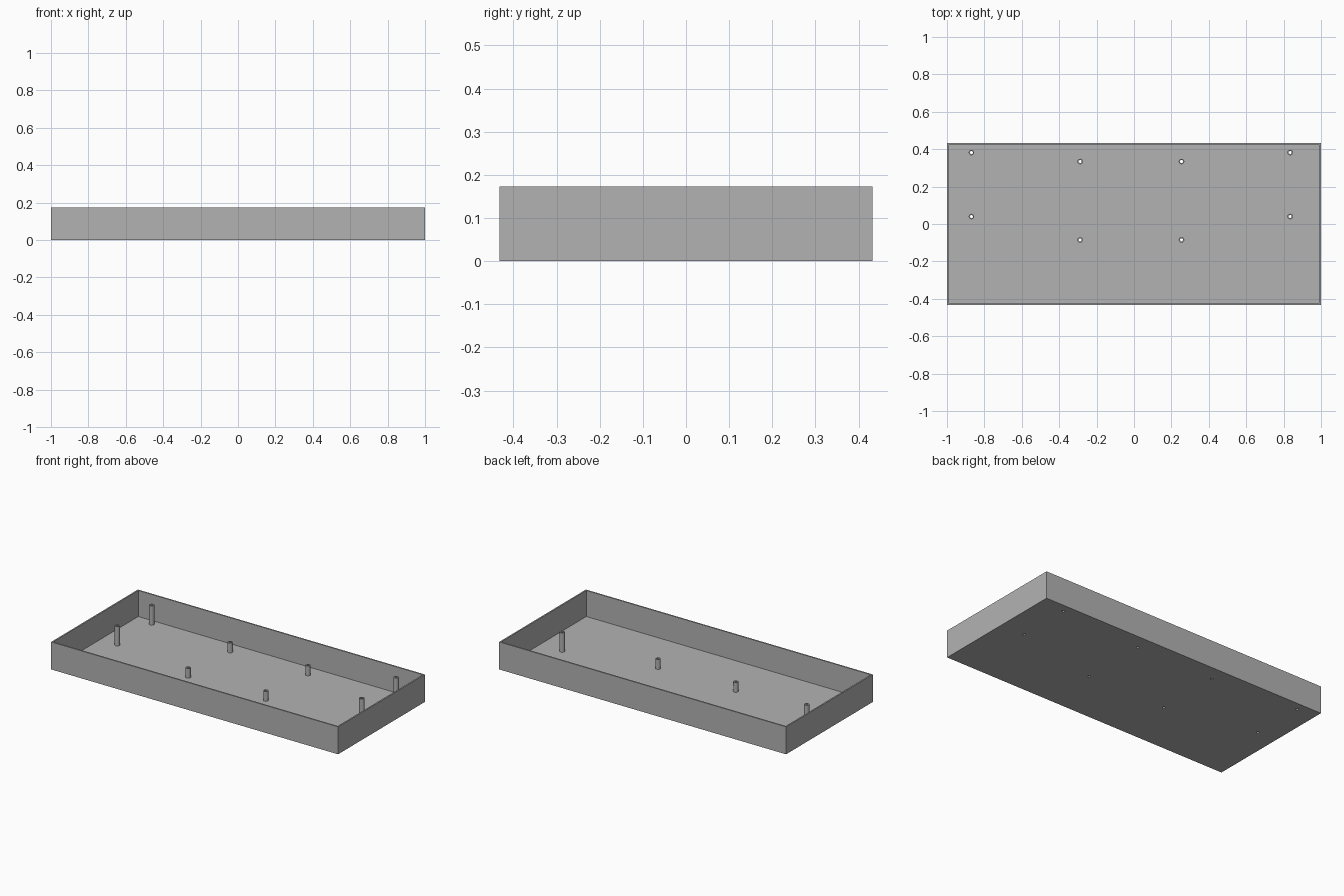
import bpy
import bmesh
from mathutils import Matrix

cube = bpy.data.objects.get("Cube")
if cube:
    bpy.data.objects.remove(cube, do_unlink=True)

LENGTH, DEPTH, HEIGHT = 2.0, 0.864, 0.173
WALL, FLOOR = 0.009, 0.009
POST_R, HOLE_R, SIDES = 0.015, 0.008, 24
TALL, SHORT = 0.131, 0.07

grey = bpy.data.materials.new("plain_grey")
grey.use_nodes = True
grey.diffuse_color = (0.45, 0.45, 0.45, 1)
grey.node_tree.nodes["Principled BSDF"].inputs["Base Color"].default_value = grey.diffuse_color


def add_object(name, bm):
    mesh = bpy.data.meshes.new(name)
    bmesh.ops.recalc_face_normals(bm, faces=bm.faces)
    bm.to_mesh(mesh)
    bm.free()
    mesh.materials.append(grey)
    obj = bpy.data.objects.new(name, mesh)
    bpy.context.collection.objects.link(obj)
    return obj


def box(name, x, y, z0, z1):
    bm = bmesh.new()
    place = Matrix.Translation((0, 0, (z0 + z1) / 2)) @ Matrix.Diagonal((x, y, z1 - z0, 1))
    bmesh.ops.create_cube(bm, size=1, matrix=place)
    return add_object(name, bm)


def cylinder(name, x, y, z0, z1, radius):
    bm = bmesh.new()
    bmesh.ops.create_cone(bm, cap_ends=True, segments=SIDES, radius1=radius, radius2=radius,
                          depth=z1 - z0, matrix=Matrix.Translation((x, y, (z0 + z1) / 2)))
    return add_object(name, bm)


def boolean(target, tool, operation):
    tool.hide_render = True
    mod = target.modifiers.new(operation.lower(), "BOOLEAN")
    mod.operation, mod.solver, mod.object = operation, "EXACT", tool
    bpy.context.view_layer.objects.active = target
    bpy.ops.object.modifier_apply(modifier=mod.name)
    bpy.data.objects.remove(tool, do_unlink=True)


# Open tray: a block with its inside hollowed out
tray = box("tray", LENGTH, DEPTH, 0, HEIGHT)
boolean(tray, box("cavity", LENGTH - 2 * WALL, DEPTH - 2 * WALL, FLOOR, HEIGHT + 0.1), "DIFFERENCE")

# Hollow mounting posts: tall pairs at the ends, short pairs in the middle
groups = [("tall_post", (-0.869, 0.835), (0.04, 0.382), TALL),
          ("short_post", (-0.288, 0.254), (-0.085, 0.334), SHORT)]
for name, xs, ys, top in groups:
    for x in xs:
        for y in ys:
            post = cylinder(name, x, y, FLOOR, top, POST_R)
            boolean(post, cylinder("bore", x, y, -0.1, top + 0.1, HOLE_R), "DIFFERENCE")
            # Screw hole through the tray floor
            boolean(tray, cylinder("floor_hole", x, y, -0.1, FLOOR + 0.02, HOLE_R), "DIFFERENCE")
